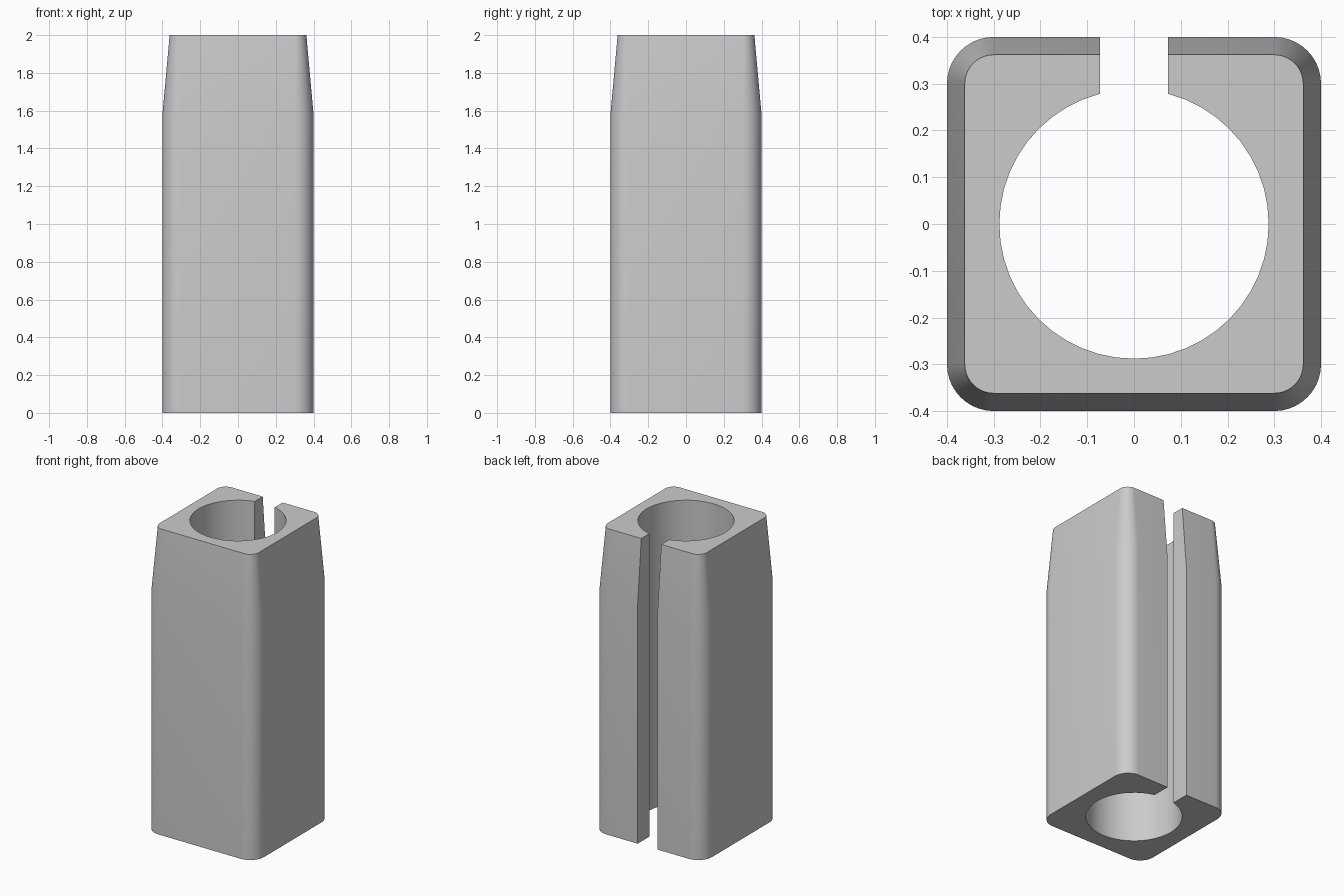
import bpy, bmesh
from math import sin, cos, radians, asin, degrees

cube = bpy.data.objects.get("Cube")
if cube:
    bpy.data.objects.remove(cube, do_unlink=True)

CORNER = 0.3     # centre of each rounded corner
BORE = 0.288     # bore radius
SLOT = 0.073     # half width of the slot


def arc(cx, cy, r, start, end, steps):
    angles = [radians(start + (end - start) * i / steps) for i in range(steps + 1)]
    return [(cx + r * cos(a), cy + r * sin(a)) for a in angles]


def section(radius):
    """Rounded square with a round bore, split open at the back."""
    half = CORNER + radius
    pts = [(-SLOT, half)]
    for i, (sx, sy) in enumerate([(-1, 1), (-1, -1), (1, -1), (1, 1)]):
        pts += arc(sx * CORNER, sy * CORNER, radius, 90 + 90 * i, 180 + 90 * i, 10)
    pts.append((SLOT, half))
    gap = degrees(asin(SLOT / BORE))
    pts += arc(0, 0, BORE, 90 - gap, gap - 270, 44)
    return pts


# Straight body with a tapered upper end
bm = bmesh.new()
rings = [[bm.verts.new((x, y, z)) for x, y in section(r)]
         for z, r in [(0, 0.1), (1.58, 0.1), (2, 0.062)]]
for low, high in zip(rings, rings[1:]):
    n = len(low)
    for i in range(n):
        j = (i + 1) % n
        bm.faces.new((low[i], low[j], high[j], high[i]))
bm.faces.new(rings[0][::-1])
bm.faces.new(rings[-1])
bmesh.ops.recalc_face_normals(bm, faces=bm.faces)

mesh = bpy.data.meshes.new("slotted_sleeve")
bm.to_mesh(mesh)
bm.free()
sleeve = bpy.data.objects.new("slotted_sleeve", mesh)
bpy.context.collection.objects.link(sleeve)

# Plain grey material
grey = bpy.data.materials.new("plain_grey")
grey.use_nodes = True
colour = (0.6, 0.6, 0.6, 1)
grey.diffuse_color = colour
grey.node_tree.nodes["Principled BSDF"].inputs["Base Color"].default_value = colour
mesh.materials.append(grey)

# Smooth walls, crisp rims
bpy.ops.object.select_all(action="DESELECT")
sleeve.select_set(True)
bpy.context.view_layer.objects.active = sleeve
bpy.ops.object.shade_smooth_by_angle(angle=radians(30))
